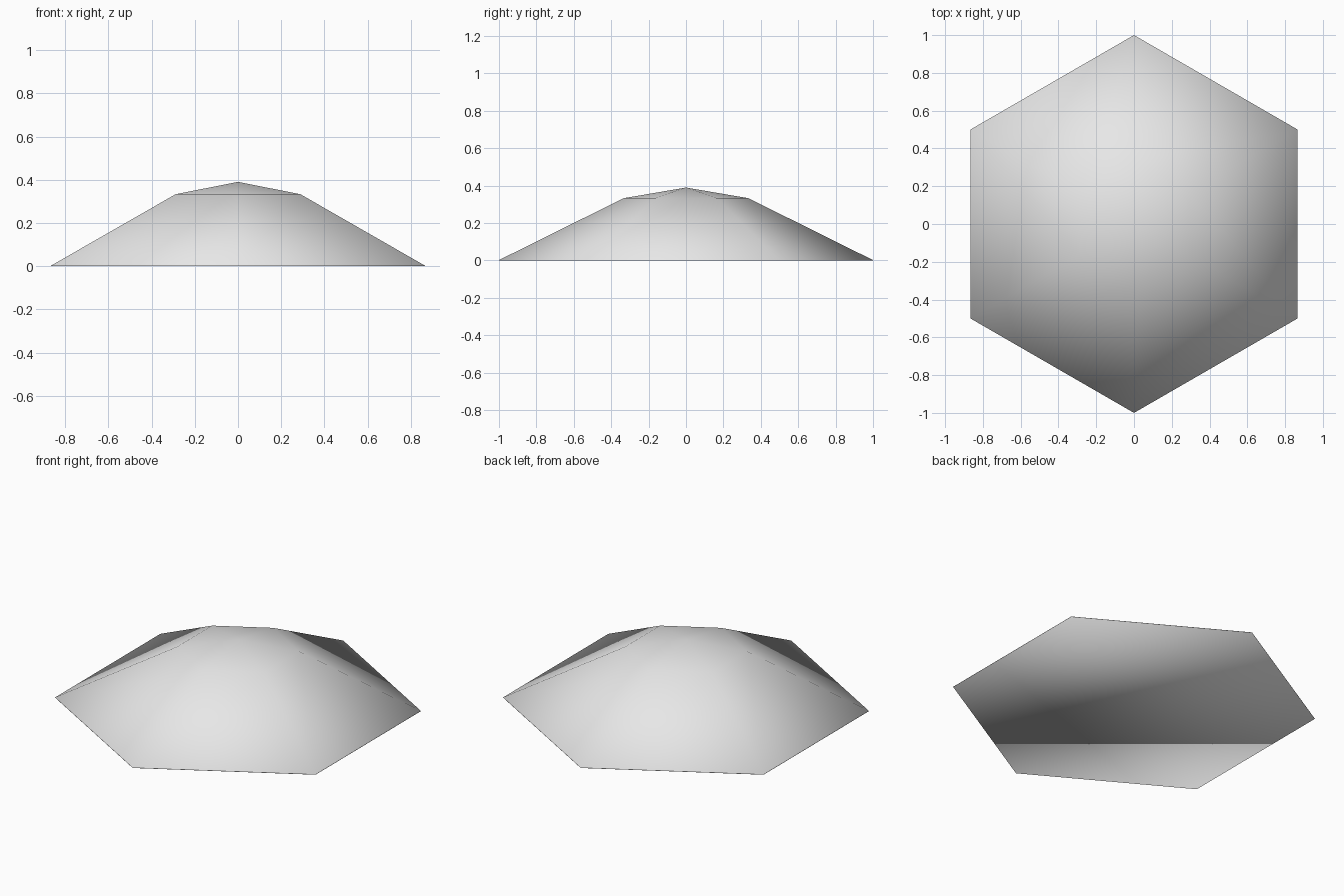
import bpy
import bmesh
from math import cos, sin, pi

cube = bpy.data.objects.get("Cube")
if cube:
    bpy.data.objects.remove(cube, do_unlink=True)

SIDES = 6
RIM = 0.002                                   # thin edge under the dome
PROFILE = [(1, 0), (1, RIM), (1 / 3, 0.333)]  # radius, height of each ring
APEX = 0.39

grey = bpy.data.materials.new("light_grey")
grey.use_nodes = True
grey.diffuse_color = (0.8, 0.8, 0.8, 1)
grey.node_tree.nodes["Principled BSDF"].inputs["Base Color"].default_value = (0.8, 0.8, 0.8, 1)

# Hexagonal rings, with corners pointing to the front and back
bm = bmesh.new()
rings = []
for radius, height in PROFILE:
    angles = [pi / 2 + 2 * pi * i / SIDES for i in range(SIDES)]
    rings.append([bm.verts.new((radius * cos(a), radius * sin(a), height)) for a in angles])
tip = bm.verts.new((0, 0, APEX))

# Sloping sides, shallow cap and flat underside
for i in range(SIDES):
    j = (i + 1) % SIDES
    for low, high in zip(rings, rings[1:]):
        bm.faces.new((low[i], low[j], high[j], high[i]))
    bm.faces.new((rings[-1][i], rings[-1][j], tip))
bm.faces.new(list(reversed(rings[0])))
bmesh.ops.recalc_face_normals(bm, faces=bm.faces[:])

# The whole surface is smooth shaded
for face in bm.faces:
    face.smooth = True

mesh = bpy.data.meshes.new("hexagonal_dome")
bm.to_mesh(mesh)
bm.free()
mesh.materials.append(grey)
dome = bpy.data.objects.new("hexagonal_dome", mesh)
bpy.context.collection.objects.link(dome)
